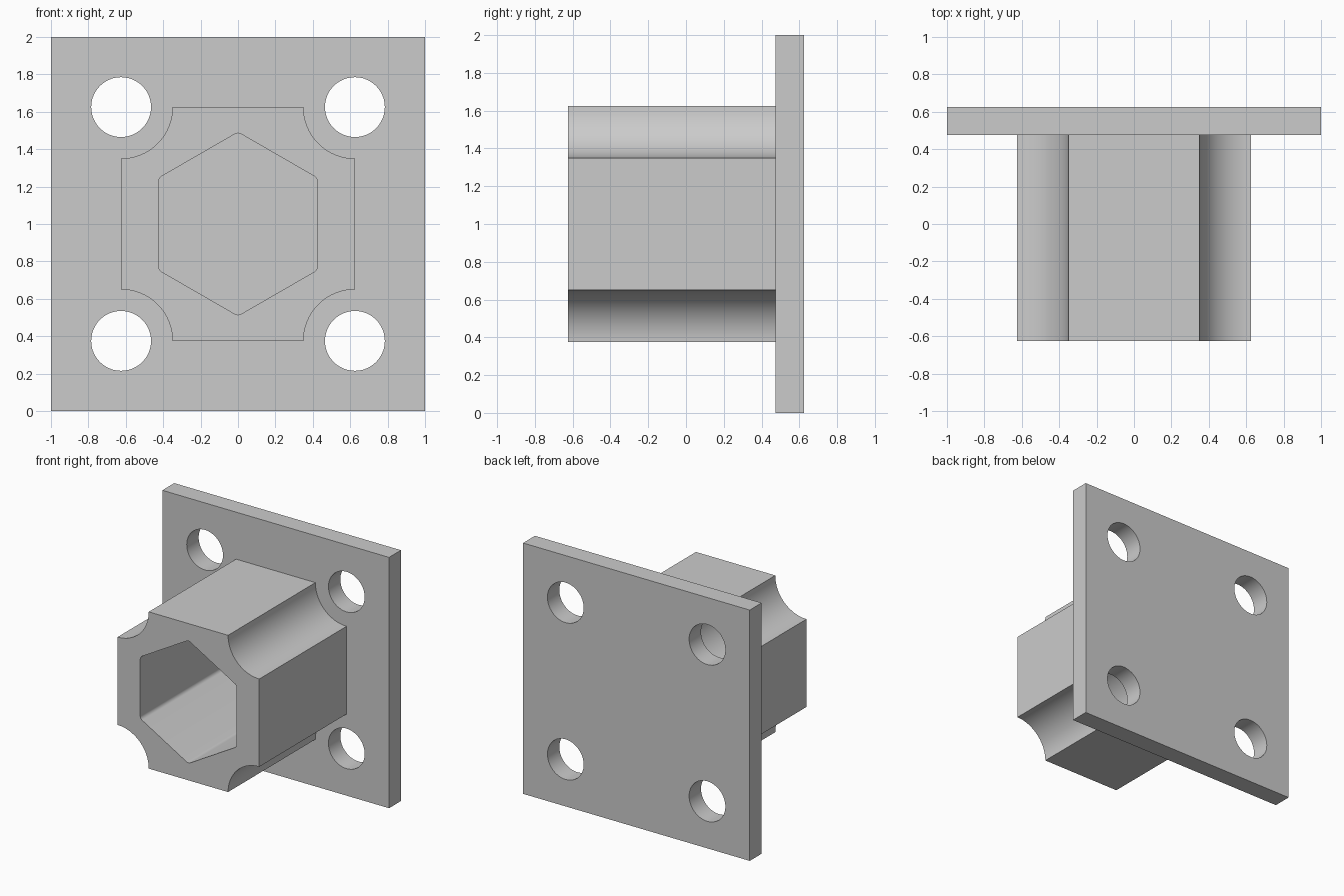
import bpy, bmesh, math

cube = bpy.data.objects.get("Cube")
if cube:
    bpy.data.objects.remove(cube, do_unlink=True)

CENTRE_Z = 1.0
FRONT, SEAT, BACK = -0.625, 0.475, 0.625   # depths of boss front, plate front, plate back

grey = bpy.data.materials.new("light grey")
grey.use_nodes = True
colour = (0.6, 0.6, 0.6, 1)
grey.diffuse_color = colour
grey.node_tree.nodes["Principled BSDF"].inputs["Base Color"].default_value = colour


def arc(cx, cz, r, start, end, steps):
    """Points on an arc, angles in degrees."""
    angles = [math.radians(start + (end - start) * i / steps) for i in range(steps + 1)]
    return [(cx + r * math.cos(a), cz + r * math.sin(a)) for a in angles]


def prism(name, loops, y0, y1):
    """Extrude an outline with holes (x, z loops) from y0 to y1."""
    bm = bmesh.new()
    edges = []
    for loop in loops:
        verts = [bm.verts.new((x, y0, z + CENTRE_Z)) for x, z in loop]
        edges += [bm.edges.new((v, verts[i - 1])) for i, v in enumerate(verts)]
    bmesh.ops.triangle_fill(bm, edges=edges, use_beauty=True, use_dissolve=False)
    grown = bmesh.ops.extrude_face_region(bm, geom=bm.faces[:], use_keep_orig=True)["geom"]
    bmesh.ops.translate(bm, vec=(0, y1 - y0, 0),
                        verts=[g for g in grown if isinstance(g, bmesh.types.BMVert)])
    bmesh.ops.recalc_face_normals(bm, faces=bm.faces[:])
    mesh = bpy.data.meshes.new(name)
    bm.to_mesh(mesh)
    bm.free()
    mesh.materials.append(grey)
    obj = bpy.data.objects.new(name, mesh)
    bpy.context.collection.objects.link(obj)
    bpy.ops.object.select_all(action="DESELECT")
    obj.select_set(True)
    bpy.context.view_layer.objects.active = obj
    bpy.ops.object.shade_smooth_by_angle(angle=math.radians(25))
    return obj


# Square mounting plate with four bolt holes
square = [(-1, -1), (1, -1), (1, 1), (-1, 1)]
holes = [arc(sx * 0.625, sz * 0.625, 0.16, 0, 360, 48)[:-1]
         for sx in (-1, 1) for sz in (-1, 1)]
prism("mounting_plate", [square] + holes, SEAT, BACK)

# Socket body: square with a concave quarter round cut from each corner
body = []
for sx, sz, start in ((1, 1, 270), (-1, 1, 360), (-1, -1, 90), (1, -1, 180)):
    body += arc(sx * 0.625, sz * 0.625, 0.275, start, start - 90, 20)

# Hexagonal pocket with slightly rounded corners
fillet = 0.035
corner = (0.425 - fillet) / math.cos(math.radians(30))
pocket = []
for k in range(6):
    deg = 30 + 60 * k
    a = math.radians(deg)
    pocket += arc(corner * math.cos(a), corner * math.sin(a), fillet, deg - 30, deg + 30, 6)
prism("hex_socket", [body, pocket], FRONT, SEAT)
